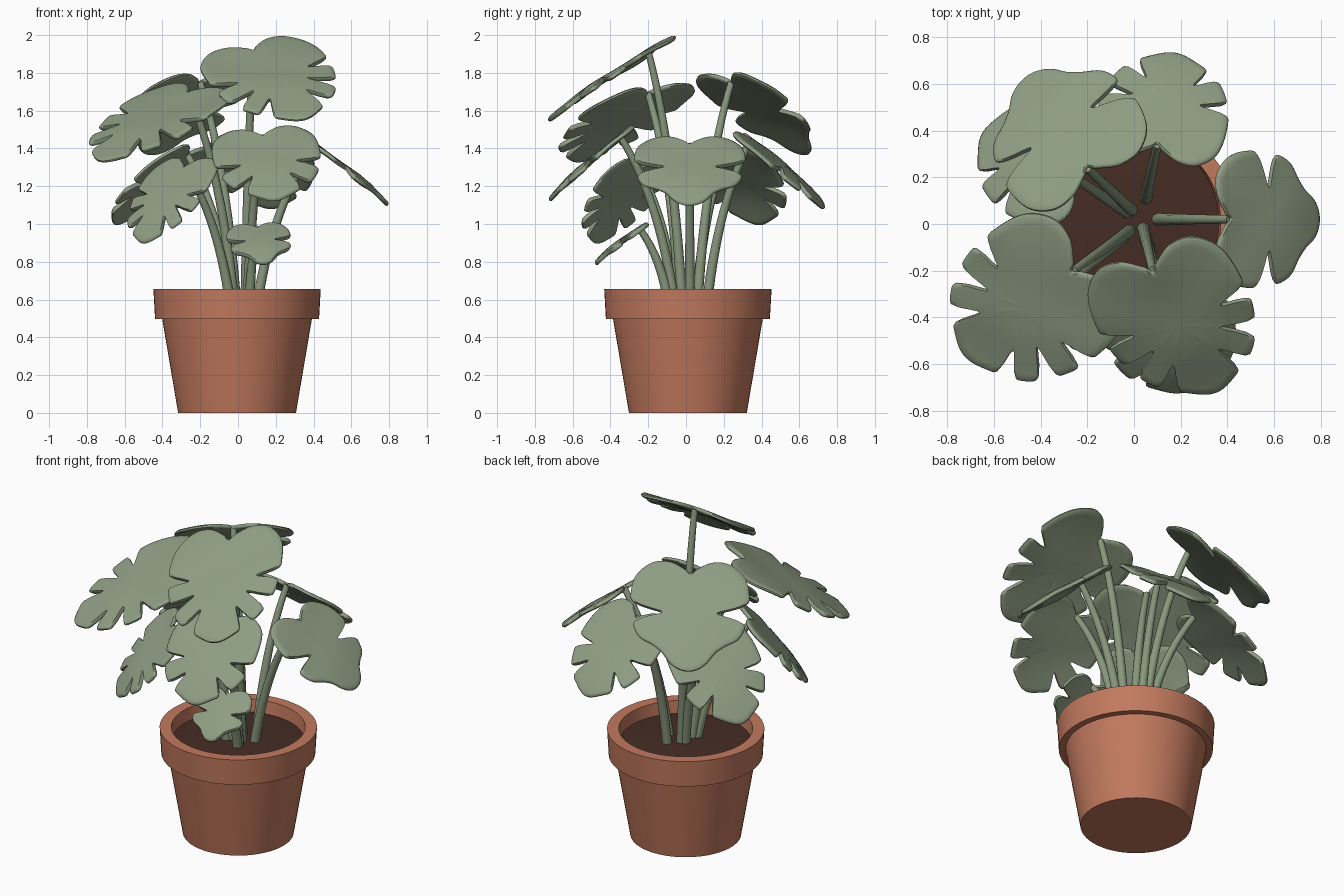
import bpy, bmesh, math
from mathutils import Vector

if "Cube" in bpy.data.objects:
    bpy.data.objects.remove(bpy.data.objects["Cube"])


def material(name, rgb):
    m = bpy.data.materials.new(name)
    m.diffuse_color = (*rgb, 1)
    m.use_nodes = True
    m.node_tree.nodes["Principled BSDF"].inputs["Base Color"].default_value = m.diffuse_color
    return m


TERRACOTTA = material("terracotta", (0.54, 0.192, 0.112))
SOIL = material("dark_soil", (0.061, 0.026, 0.018))
LEAF = material("leaf_green", (0.275, 0.34, 0.23))
STEM = material("stem_green", (0.25, 0.315, 0.205))


def finish(name, bm, mat, angle=40):
    bmesh.ops.recalc_face_normals(bm, faces=bm.faces)
    me = bpy.data.meshes.new(name)
    bm.to_mesh(me)
    bm.free()
    ob = bpy.data.objects.new(name, me)
    bpy.context.collection.objects.link(ob)
    me.materials.append(mat)
    bpy.ops.object.select_all(action='DESELECT')
    ob.select_set(True)
    bpy.context.view_layer.objects.active = ob
    bpy.ops.object.shade_smooth_by_angle(angle=math.radians(angle))
    return ob


def skin(bm, rings, start=None, end=None):
    """Join closed rings of points, closing the ends with a fan or a cap."""
    vr = [[bm.verts.new(p) for p in r] for r in rings]
    n = len(vr[0])
    for a, b in zip(vr, vr[1:]):
        for i in range(n):
            j = (i + 1) % n
            bm.faces.new((a[i], a[j], b[j], b[i]))
    for ring, tip in ((vr[0], start), (vr[-1], end)):
        if tip is None:
            bm.faces.new(ring)
        else:
            c = bm.verts.new(tip)
            for i in range(n):
                bm.faces.new((ring[i], ring[(i + 1) % n], c))


def lathe(name, profile, mat, n=64, centre=(-0.005, 0.01)):
    bm = bmesh.new()
    skin(bm, [[(centre[0] + r * math.cos(2 * math.pi * i / n),
                centre[1] + r * math.sin(2 * math.pi * i / n), z)
               for i in range(n)] for r, z in profile])
    return finish(name, bm, mat, 30)


# Pot with a heavy rim, and the soil inside it
lathe("pot", [(0.312, 0), (0.396, 0.496), (0.434, 0.496), (0.443, 0.655),
              (0.377, 0.655), (0.365, 0.54)], TERRACOTTA)
lathe("soil", [(0.368, 0.53), (0.372, 0.578), (0.25, 0.588), (0.08, 0.595)], SOIL)

# Half outline of a heart-shaped leaf: (along / length, across / half width)
HALF = [(1, 0), (0.94, 0.3), (0.77, 0.72), (0.52, 0.95), (0.25, 1.0),
        (0.02, 0.92), (-0.12, 0.66), (-0.13, 0.36), (-0.05, 0.1), (0, 0)]


def catmull(p, t):
    a, b, c, d = p
    return tuple(0.5 * (2 * b[k] + (c[k] - a[k]) * t
                 + (2 * a[k] - 5 * b[k] + 4 * c[k] - d[k]) * t * t
                 + (3 * b[k] - a[k] - 3 * c[k] + d[k]) * t ** 3) for k in (0, 1))


def outline(length, half_w, slots, steps=15):
    """Closed leaf outline around the leaf centre, with radial slots cut in."""
    pts = [(HALF[1][0], -HALF[1][1])] + HALF + [(HALF[-2][0], -HALF[-2][1])]
    half = [catmull(pts[i:i + 4], s / steps)
            for i in range(len(HALF) - 1) for s in range(steps)] + [(0, 0)]
    loop = half + [(u, -v) for u, v in half[-2:0:-1]]
    out = []
    for u, v in loop:
        x, y = (u - 0.42) * length, v * half_w
        ang = math.degrees(math.atan2(y, x))
        f = 1.0
        for sa, sw, depth in slots:
            f -= depth * math.exp(-abs((ang - sa) / sw) ** 2.8)
        out.append((x * f, y * f))
    return out


def leaf(name, apex, tip, downhill, slope, half_w, slots):
    """Leaf on a plane through apex, falling by slope towards downhill degrees."""
    az = math.radians(downhill)
    n = Vector((math.cos(az) * slope, math.sin(az) * slope, 1)).normalized()
    apex = Vector(apex)
    dx, dy = tip[0] - apex.x, tip[1] - apex.y
    axis = Vector((dx, dy, -(n.x * dx + n.y * dy) / n.z))
    length = axis.length
    axis.normalize()
    side = n.cross(axis)
    edge = outline(length, half_w, slots)
    centre = apex + axis * 0.42 * length

    def at(x, y, h):
        r2 = (x * x + y * y) / (half_w * half_w)
        bend = -0.014 * r2 + 0.006 * math.sin(14 * x) * math.cos(9 * y)
        return centre + axis * x + side * y + n * (h + bend + 0.008)

    th = 0.012
    layers = [(t, th) for t in (0.25, 0.5, 0.75, 0.9, 0.97)] + [(1, th * 0.4)]
    layers += [(t, -h) for t, h in reversed(layers)]
    bm = bmesh.new()
    skin(bm, [[at(x * t, y * t, h) for x, y in edge] for t, h in layers],
         at(0, 0, th), at(0, 0, -th))
    finish(name, bm, LEAF, 50)


def stem(name, base, apex, r0=0.028, r1=0.018, n=12, steps=14):
    """Tapered stalk that rises steeply and arches out to the leaf."""
    a, c = Vector((*base, 0.57)), Vector(apex)
    b = a.lerp(c, 0.27)
    b.z = a.z + (c.z - a.z) * 0.63
    rings = []
    for i in range(steps + 1):
        t = i / steps
        p = a * (1 - t) ** 2 + b * 2 * t * (1 - t) + c * t * t
        d = ((b - a) * (1 - t) + (c - b) * t).normalized()
        u = d.cross(Vector((0.3, 1, 0))).normalized()
        w = d.cross(u)
        r = r0 + (r1 - r0) * t
        rings.append([p + u * r * math.cos(2 * math.pi * k / n)
                      + w * r * math.sin(2 * math.pi * k / n) for k in range(n)])
    bm = bmesh.new()
    skin(bm, rings)
    finish(name, bm, STEM)


def both(*slots):
    return [(s * a, w, d) for a, w, d in slots for s in (1, -1)]


# Slot patterns (angle, half width in degrees, depth)
MANY = both((30, 5, 0.38), (62, 5.5, 0.45), (96, 5, 0.38))
SOME = both((40, 5.5, 0.40), (82, 6, 0.44))
ONE = both((92, 8, 0.52), (40, 18, 0.13))

# name, apex, tip (x, y), downhill angle, slope, half width, slots, stem base
PLANTS = [
    ("top_front", (0.08, -0.20, 1.915), (0.35, -0.73), -90, 0.66, 0.335, MANY, (0.04, -0.02)),
    ("upper_left", (-0.26, -0.20, 1.69), (-0.73, -0.57), 229, 0.59, 0.35, MANY, (-0.02, -0.03)),
    ("upper_back", (-0.20, 0.24, 1.75), (-0.46, 0.64), 126, 0.78, 0.335, ONE, (-0.01, 0.06)),
    ("back", (0.10, 0.34, 1.44), (0.18, 0.74), 82, 0.85, 0.28, SOME, (0.05, 0.11)),
    ("right", (0.41, 0.02, 1.42), (0.80, 0.02), 0, 0.80, 0.295, ONE, (0.10, 0.02)),
    ("middle_front", (0.13, -0.35, 1.465), (0.20, -0.73), -90, 0.87, 0.285, SOME, (0.05, -0.06)),
    ("lower_back_left", (-0.27, 0.21, 1.37), (-0.66, 0.39), 149, 0.84, 0.27, SOME, (-0.03, 0.05)),
    ("lower_left", (-0.28, -0.25, 1.30), (-0.51, -0.48), 226, 1.2, 0.25, MANY, (-0.04, -0.05)),
    ("small_front", (0.10, -0.25, 0.98), (0.14, -0.48), -88, 0.82, 0.17, ONE, (0.06, -0.09)),
]
for name, apex, tip, down, slope, hw, slots, base in PLANTS:
    leaf(name + "_leaf", apex, tip, down, slope, hw, slots)
    stem(name + "_stem", base, apex)
